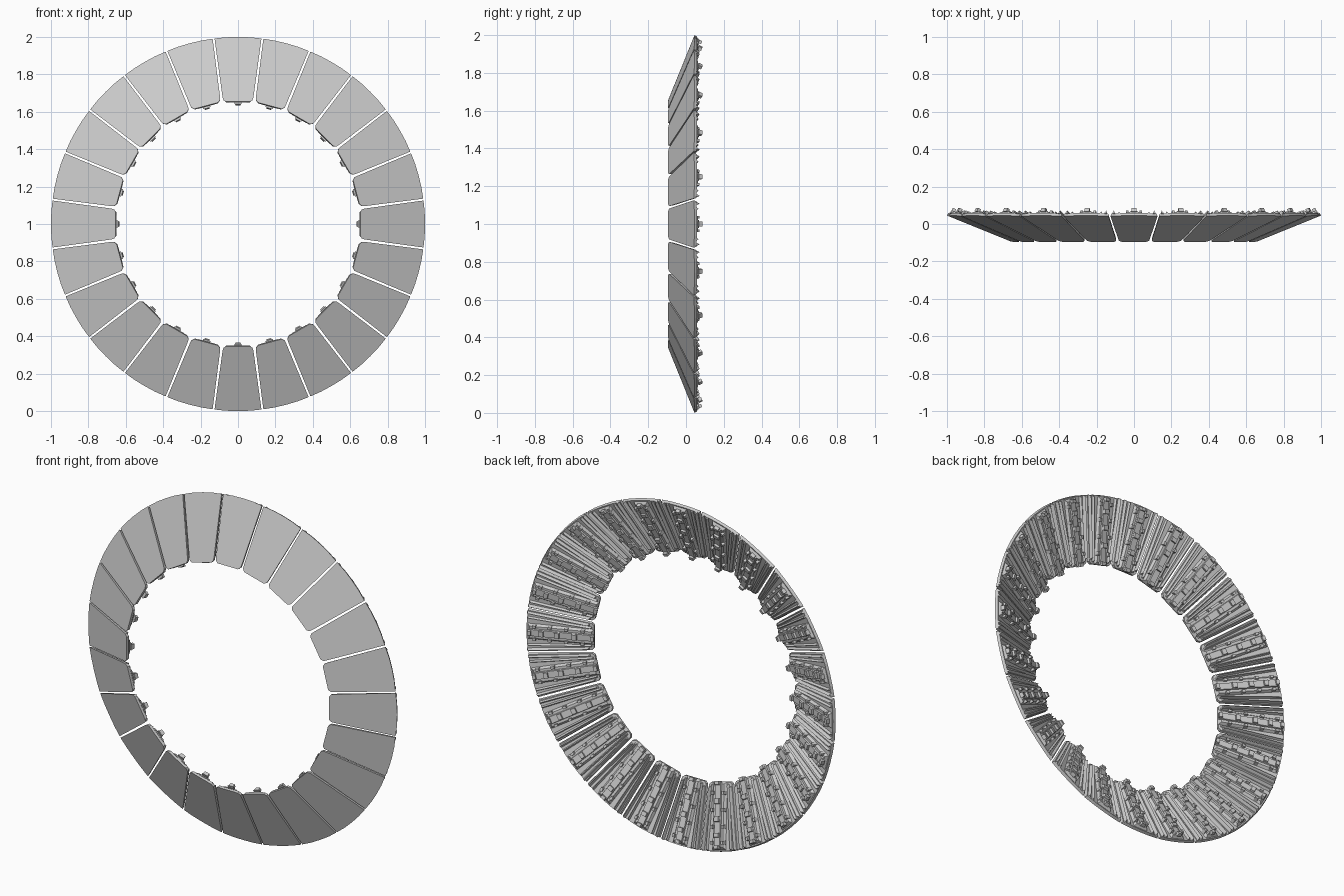
import bpy, bmesh, math
from mathutils import Matrix, Vector

if "Cube" in bpy.data.objects:
    bpy.data.objects.remove(bpy.data.objects["Cube"])

COUNT = 24
R0, Y0, R1, Y1 = 0.655, -0.095, 1.0, 0.045
L = math.hypot(R1 - R0, Y1 - Y0)
DR, DY = (R1 - R0) / L, (Y1 - Y0) / L


def place(u, s, n):
    """petal coordinates: u across, s along the slope, n toward the back/inside"""
    return Vector((u, Y0 + DY * s + DR * n, R0 + DR * s - DY * n))


def loft(bm, low, high):
    """closed solid between two outlines of (u, s, n)"""
    a = [bm.verts.new(place(*p)) for p in low]
    b = [bm.verts.new(place(*p)) for p in high]
    bm.faces.new(a)
    bm.faces.new(b[::-1])
    for i in range(len(a)):
        j = (i + 1) % len(a)
        bm.faces.new((a[i], b[i], b[j], a[j]))


def plate(bm, outline, n0, n1, inset=0.0):
    cs = sum(p[1] for p in outline) / len(outline)
    low = [(u, s, n0) for u, s in outline]
    high = [(u * (1 - inset), cs + (s - cs) * (1 - inset * 0.3), n1) for u, s in outline]
    loft(bm, low, high)


def box(bm, u, s, w, l, n0, n1, inset=0.0):
    k = 1 - inset
    q = [(-1, -1), (1, -1), (1, 1), (-1, 1)]
    loft(bm, [(u + a * w / 2, s + b * l / 2, n0) for a, b in q],
         [(u + a * w / 2 * k, s + b * l / 2 * k, n1) for a, b in q])


def ridge(bm, u0, u1, s0, s1, w, n0, n1):
    """triangular rib running along the petal"""
    loft(bm, [(u0 - w, s0, n0), (u0 + w, s0, n0), (u0, s0 + 0.01, n1)],
         [(u1 - w, s1, n0), (u1 + w, s1, n0), (u1, s1 - 0.006, n1)])


bm = bmesh.new()
# outer skin with clipped inner corners and arched outer edge
half = [(0.066, 0.0), (0.080, 0.012), (0.084, 0.035), (0.1255, L - 0.009), (0.065, L - 0.002)]
outline = half + [(0, L)] + [(-u, s) for u, s in reversed(half)]
plate(bm, outline, 0.0, 0.016, 0.04)

# central beam with bevelled flanks
plate(bm, [(-0.046, 0.0), (0.046, 0.0), (0.046, L - 0.008), (-0.046, L - 0.008)],
      0.014, 0.03, 0.25)
plate(bm, [(-0.02, -0.002), (0.02, -0.002), (0.022, L - 0.02), (-0.022, L - 0.02)],
      0.028, 0.038, 0.15)

# edge ribs and slanted stiffeners
for sx in (-1, 1):
    ridge(bm, sx * 0.069, sx * 0.108, 0.025, L - 0.006, 0.008, 0.014, 0.034)
    ridge(bm, sx * 0.052, sx * 0.080, 0.012, L - 0.008, 0.007, 0.014, 0.030)
    # hinge blocks on both flanks
    for s in (0.06, 0.15, 0.24, 0.325):
        box(bm, sx * 0.036, s, 0.016, 0.022, 0.014, 0.044, 0.15)

# blocks along the beam
for s, w, l in ((0.008, 0.03, 0.022), (0.105, 0.034, 0.03),
                (0.2, 0.034, 0.03), (0.285, 0.034, 0.026), (0.35, 0.028, 0.02)):
    box(bm, 0, s, w, l, 0.03, 0.05, 0.12)

bmesh.ops.recalc_face_normals(bm, faces=bm.faces)
mesh = bpy.data.meshes.new("petal")
bm.to_mesh(mesh)
bm.free()

# ring of petals around the y axis
for i in range(COUNT):
    petal = bpy.data.objects.new(f"petal_{i + 1:02d}", mesh)
    petal.matrix_world = (Matrix.Translation((0, 0, 1))
                          @ Matrix.Rotation(2 * math.pi * i / COUNT, 4, 'Y'))
    bpy.context.collection.objects.link(petal)
